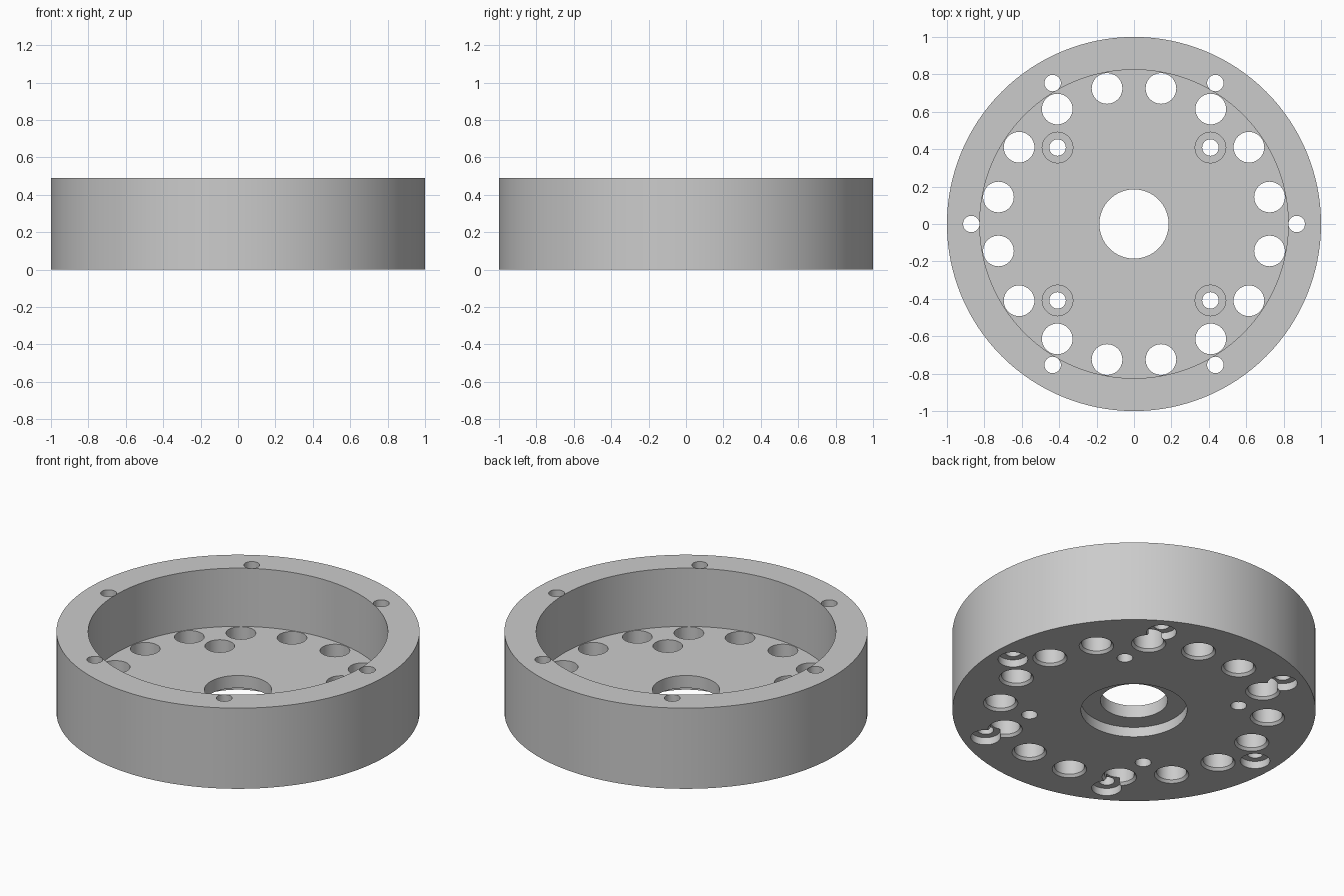
import bpy, bmesh, math

if "Cube" in bpy.data.objects:
    bpy.data.objects.remove(bpy.data.objects["Cube"])

grey = bpy.data.materials.new("light_grey")
grey.diffuse_color = (0.6, 0.6, 0.6, 1)
grey.use_nodes = True
grey.node_tree.nodes["Principled BSDF"].inputs["Base Color"].default_value = grey.diffuse_color


def lathe(bm, profile, segs, cx=0, cy=0):
    """Revolve a closed (r, z) profile; points at r = 0 become poles."""
    rings = []
    for r, z in profile:
        if r == 0:
            rings.append([bm.verts.new((cx, cy, z))] * segs)
        else:
            rings.append([bm.verts.new((cx + r * math.cos(2 * math.pi * i / segs),
                                        cy + r * math.sin(2 * math.pi * i / segs), z))
                          for i in range(segs)])
    n = len(rings)
    for k in range(n):
        a, b = rings[k], rings[(k + 1) % n]
        if a[0] is a[1] and b[0] is b[1]:
            continue
        for i in range(segs):
            j = (i + 1) % segs
            quad = list(dict.fromkeys([a[i], a[j], b[j], b[i]]))
            bm.faces.new(quad)


def make(name, profile, segs, centres=((0, 0),)):
    bm = bmesh.new()
    for cx, cy in centres:
        lathe(bm, profile, segs, cx, cy)
    bmesh.ops.recalc_face_normals(bm, faces=bm.faces[:])
    me = bpy.data.meshes.new(name)
    bm.to_mesh(me)
    bm.free()
    me.materials.append(grey)
    ob = bpy.data.objects.new(name, me)
    bpy.context.collection.objects.link(ob)
    return ob


def polar(count, radius, start):
    return [(radius * math.cos(math.radians(start + 360 * i / count)),
             radius * math.sin(math.radians(start + 360 * i / count)))
            for i in range(count)]


# Cup body: outer wall, pocket, floor, centre bore with recess underneath
FLOOR, TOP = 0.136, 0.49
body = make("cup_body", [(0.185, 0.06), (0.185, FLOOR), (0.825, FLOOR), (0.825, TOP),
                         (1, TOP), (1, 0), (0.292, 0), (0.292, 0.06)], 128)

cutters = [
    # Ring of floor holes, chamfered underneath
    make("floor_hole_cutter", [(0, -0.03), (0.095, -0.03), (0.095, 0), (0.082, 0.015),
                               (0.082, 0.2), (0, 0.2)], 40, polar(16, 0.739, 11.25)),
    # Rim bolt holes, counterbored underneath
    make("rim_hole_cutter", [(0, -0.04), (0.082, -0.04), (0.082, 0.045), (0.044, 0.045),
                             (0.044, 0.55), (0, 0.55)], 36, polar(6, 0.87, 0)),
    # Floor screw holes, counterbored from above
    make("screw_hole_cutter", [(0, -0.05), (0.044, -0.05), (0.044, 0.05), (0.082, 0.05),
                               (0.082, 0.2), (0, 0.2)], 36, polar(4, 0.578, 45)),
]

bpy.context.view_layer.objects.active = body
body.select_set(True)
for c in cutters:
    mod = body.modifiers.new(c.name, 'BOOLEAN')
    mod.operation = 'DIFFERENCE'
    mod.solver = 'EXACT'
    mod.object = c
    bpy.ops.object.modifier_apply(modifier=mod.name)
for c in cutters:
    bpy.data.objects.remove(c)

bpy.ops.object.shade_smooth_by_angle(angle=math.radians(30))
